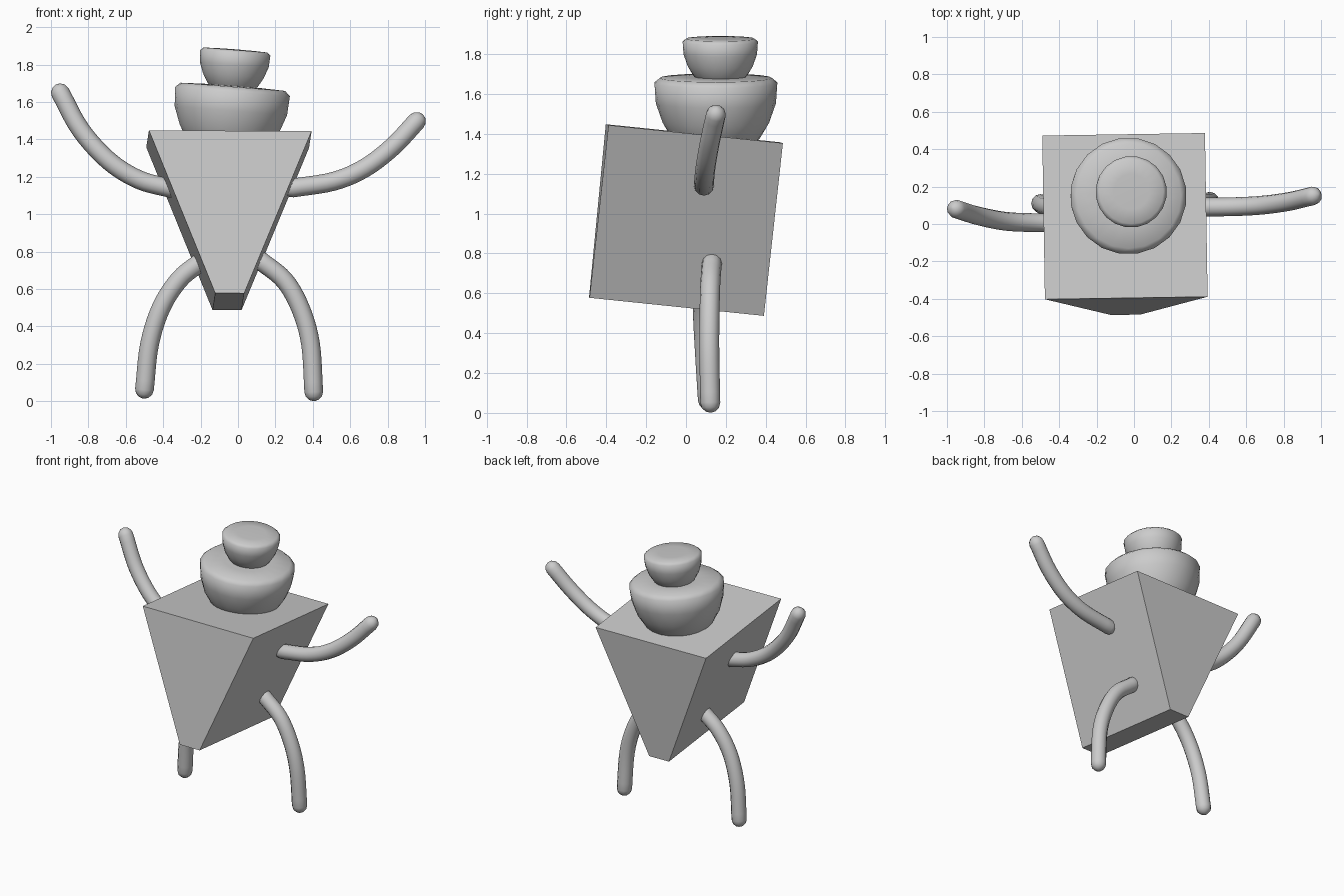
import bpy, bmesh, math
from mathutils import Vector, Matrix

if "Cube" in bpy.data.objects:
    bpy.data.objects.remove(bpy.data.objects["Cube"])


def make_object(name, bm, smooth):
    bmesh.ops.recalc_face_normals(bm, faces=bm.faces)
    mesh = bpy.data.meshes.new(name)
    bm.to_mesh(mesh)
    bm.free()
    for p in mesh.polygons:
        p.use_smooth = smooth
    obj = bpy.data.objects.new(name, mesh)
    bpy.context.collection.objects.link(obj)
    return obj


def smooth_path(points, steps=5):
    """Catmull-Rom curve through the given points."""
    p = [Vector(q) for q in points]
    p = [2 * p[0] - p[1]] + p + [2 * p[-1] - p[-2]]
    out = []
    for a, b, c, d in zip(p, p[1:], p[2:], p[3:]):
        for i in range(steps):
            t = i / steps
            out.append(0.5 * (2 * b + (c - a) * t + (2 * a - 5 * b + 4 * c - d) * t * t
                              + (3 * b - a - 3 * c + d) * t ** 3))
    return out + [p[-2]]


def limb(name, points, radius=0.05, sides=12):
    """Round-ended tube swept along a curved path."""
    path = smooth_path(points)
    first = (path[0] - path[1]).normalized()
    last = (path[-1] - path[-2]).normalized()
    rings = [(q, radius) for q in path]
    for a in (30, 60, 85):
        s, c = math.sin(math.radians(a)) * radius, math.cos(math.radians(a)) * radius
        rings.insert(0, (path[0] + first * s, c))
        rings.append((path[-1] + last * s, c))
    bm = bmesh.new()
    loops = []
    for i, (q, r) in enumerate(rings):
        tangent = (rings[min(i + 1, len(rings) - 1)][0] - rings[max(i - 1, 0)][0]).normalized()
        u = Vector((0, 1, 0)).cross(tangent).normalized()
        v = tangent.cross(u)
        loops.append([bm.verts.new(q + r * (u * math.cos(k * math.tau / sides)
                                            + v * math.sin(k * math.tau / sides)))
                      for k in range(sides)])
    for a, b in zip(loops, loops[1:]):
        for k in range(sides):
            n = (k + 1) % sides
            bm.faces.new((a[k], a[n], b[n], b[k]))
    bm.faces.new(loops[0])
    bm.faces.new(loops[-1])
    return make_object(name, bm, True)


def bowl(name, centre, radius, sides=20):
    """Half ellipsoid with a soft rim and nearly flat top, in staggered triangles."""
    profile = [(math.cos(math.radians(a)), 1.26 * math.sin(math.radians(a)))
               for a in range(-75, 1, 15)] + [(0.9, 0.085), (0.5, 0.1)]
    bm = bmesh.new()
    loops = []
    for i, (r, z) in enumerate(profile):
        loops.append([bm.verts.new((r * math.cos((k + i / 2) * math.tau / sides),
                                    r * math.sin((k + i / 2) * math.tau / sides), z))
                      for k in range(sides)])
    for a, b in zip(loops, loops[1:]):
        for k in range(sides):
            n = (k + 1) % sides
            bm.faces.new((a[k], a[n], b[k]))
            bm.faces.new((a[n], b[n], b[k]))
    for ring, z in ((loops[0], -1.26), (loops[-1], 0.105)):
        pole = bm.verts.new((0, 0, z))
        for k in range(sides):
            bm.faces.new((ring[k], ring[(k + 1) % sides], pole))
    obj = make_object(name, bm, True)
    obj.location = centre
    obj.scale = (radius,) * 3
    obj.rotation_euler = (0, math.radians(4.5), 0)
    return obj


# Body: tapered block, narrow at the bottom, leaning back
bm = bmesh.new()
bmesh.ops.create_cube(bm, size=1)
for v in bm.verts:
    v.co.x *= 0.87 if v.co.z > 0 else 0.155
    v.co.y *= 0.88
    v.co.z *= 0.873
body = make_object("body", bm, False)
body.location = (-0.05, -0.003, 0.967)
body.rotation_euler = (math.radians(-5.9), math.radians(0.3), math.radians(0.9))

# Stacked bowls forming the head
bowl("lower_head_bowl", (-0.03, 0.15, 1.655), 0.312)
bowl("upper_head_bowl", (-0.015, 0.172, 1.862), 0.191)

# Arms, raised and curved outward
limb("left_arm", [(-0.36, 0.005, 1.138), (-0.53, 0.007, 1.185), (-0.69, 0.015, 1.285),
                  (-0.84, 0.045, 1.45), (-0.95, 0.08, 1.65)])
limb("right_arm", [(0.29, 0.09, 1.14), (0.51, 0.092, 1.176), (0.676, 0.1, 1.246),
                   (0.826, 0.12, 1.36), (0.955, 0.15, 1.497)])

# Legs, bowed down to the ground
limb("left_leg", [(-0.2, 0.085, 0.745), (-0.313, 0.085, 0.652), (-0.41, 0.085, 0.503),
                  (-0.473, 0.095, 0.305), (-0.5, 0.11, 0.064)])
limb("right_leg", [(0.12, 0.13, 0.752), (0.25, 0.122, 0.645), (0.337, 0.118, 0.49),
                   (0.388, 0.117, 0.305), (0.405, 0.122, 0.051)])
